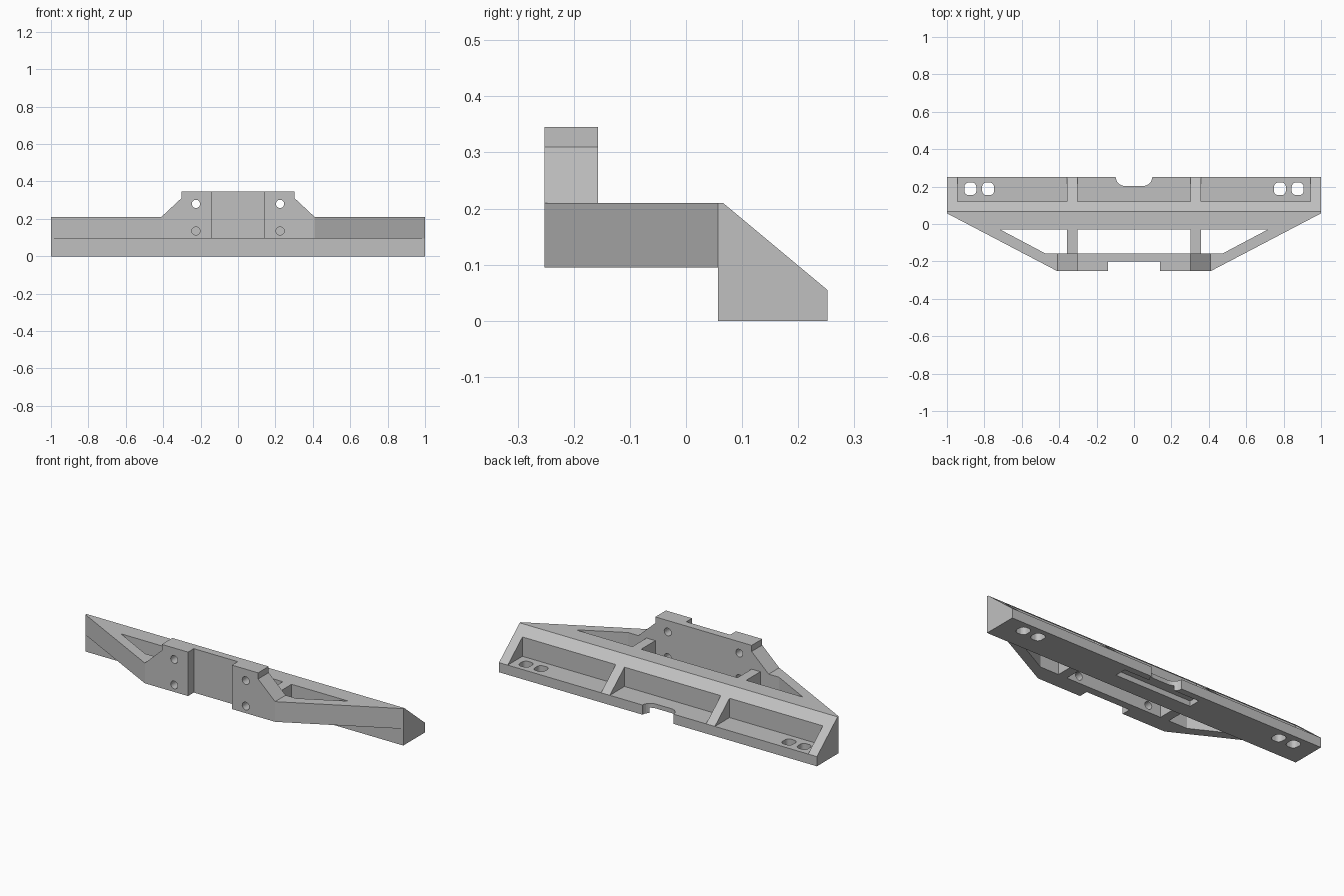
import bpy
import bmesh
import math
from mathutils import Vector

cube = bpy.data.objects.get("Cube")
if cube:
    bpy.data.objects.remove(cube, do_unlink=True)

grey = bpy.data.materials.new("plain grey")
grey.use_nodes = True
grey.diffuse_color = (0.53, 0.53, 0.53, 1)
grey.node_tree.nodes["Principled BSDF"].inputs["Base Color"].default_value = (0.53, 0.53, 0.53, 1)


def prism(name, outline, axis, lo, hi):
    """Extrude a 2D outline along x (outline is y,z), y (x,z) or z (x,y)."""
    place = {"x": lambda a, b, d: (d, a, b),
             "y": lambda a, b, d: (a, d, b),
             "z": lambda a, b, d: (a, b, d)}[axis]
    bm = bmesh.new()
    face = bm.faces.new([bm.verts.new(place(a, b, lo)) for a, b in outline])
    ext = bmesh.ops.extrude_face_region(bm, geom=[face])
    shift = Vector(place(0, 0, hi - lo))
    bmesh.ops.translate(bm, vec=shift,
                        verts=[v for v in ext["geom"] if isinstance(v, bmesh.types.BMVert)])
    bmesh.ops.recalc_face_normals(bm, faces=bm.faces[:])
    mesh = bpy.data.meshes.new(name)
    bm.to_mesh(mesh)
    bm.free()
    mesh.materials.append(grey)
    ob = bpy.data.objects.new(name, mesh)
    bpy.context.collection.objects.link(ob)
    return ob


def box(name, x0, x1, y0, y1, z0, z1):
    return prism(name, [(x0, y0), (x1, y0), (x1, y1), (x0, y1)], "z", z0, z1)


def rounded(cx, cy, hx, hy, r, steps=6):
    """Rectangle outline with rounded corners; a circle when r equals both half sizes."""
    pts = []
    for i, (sx, sy) in enumerate([(1, 1), (-1, 1), (-1, -1), (1, -1)]):
        for k in range(steps + 1):
            a = math.radians(90 * (i + k / steps))
            p = (cx + sx * (hx - r) + r * math.cos(a), cy + sy * (hy - r) + r * math.sin(a))
            if not pts or math.dist(p, pts[-1]) > 1e-5:
                pts.append(p)
    if math.dist(pts[0], pts[-1]) < 1e-5:
        pts.pop()
    return pts


def cut(ob, cutters):
    """Subtract every cutter, bake the result and remove the cutters."""
    for c in cutters:
        c.hide_render = True
        mod = ob.modifiers.new("cut", "BOOLEAN")
        mod.operation = "DIFFERENCE"
        mod.solver = "EXACT"
        mod.object = c
    bpy.context.view_layer.update()
    dg = bpy.context.evaluated_depsgraph_get()
    mesh = bpy.data.meshes.new_from_object(ob.evaluated_get(dg))
    ob.modifiers.clear()
    ob.data = mesh
    for c in cutters:
        bpy.data.objects.remove(c, do_unlink=True)


Z0, Z1 = 0.095, 0.21    # height range of the open frame

# Rear beam with sloped back, three pockets, slotted holes, lip notch and underside recess
beam = prism("rear_beam", [(0.057, 0), (0.252, 0), (0.252, 0.055), (0.066, Z1), (0.057, Z1)],
             "x", -1, 1)
tools = [box("pocket_cutter", x0, x1, 0.12, 0.4, 0.055, 0.4)
         for x0, x1 in [(-0.945, -0.358), (-0.303, 0.303), (0.358, 0.945)]]
for x in (-0.875, -0.78, 0.78, 0.875):
    tools.append(prism("hole_cutter", rounded(x, 0.188, 0.032, 0.034, 0.024), "z", -0.1, 0.1))
tools.append(prism("notch_cutter", rounded(0, 0.303, 0.098, 0.1, 0.05), "z", -0.1, 0.1))
tools.append(box("recess_cutter", -0.24, 0.24, 0.147, 0.215, -0.1, 0.03))
cut(beam, tools)

# Cross bar joining the frame to the beam
prism("cross_bar", [(-1, 0.057), (-0.834, -0.03), (0.834, -0.03), (1, 0.057)], "z", Z0, Z1)

# Slanted arms and short struts, one per side
for side, s in (("left", 1), ("right", -1)):
    arm = [(0.41, -0.252), (0.834, -0.03), (0.715, -0.03), (0.475, -0.157), (0.41, -0.157)]
    prism(side + "_arm", [(s * x, y) for x, y in arm], "z", Z0, Z1)
    x0, x1 = sorted((s * 0.303, s * 0.358))
    box(side + "_strut", x0, x1, -0.157, -0.03, Z0, Z1)

# Front mounting plate with chamfered shoulders, centre channel and bolt holes
half = [(0.41, Z0), (0.41, Z1), (0.303, 0.31), (0.303, 0.345)]
plate = prism("mounting_plate", half + [(-x, z) for x, z in reversed(half)],
              "y", -0.252, -0.157)
tools = [box("channel_cutter", -0.138, 0.138, -0.4, -0.2, 0, 0.5)]
for x in (-0.225, 0.225):
    for z in (0.135, 0.28):
        tools.append(prism("bolt_cutter", rounded(x, z, 0.022, 0.022, 0.022), "y", -0.4, -0.1))
cut(plate, tools)
